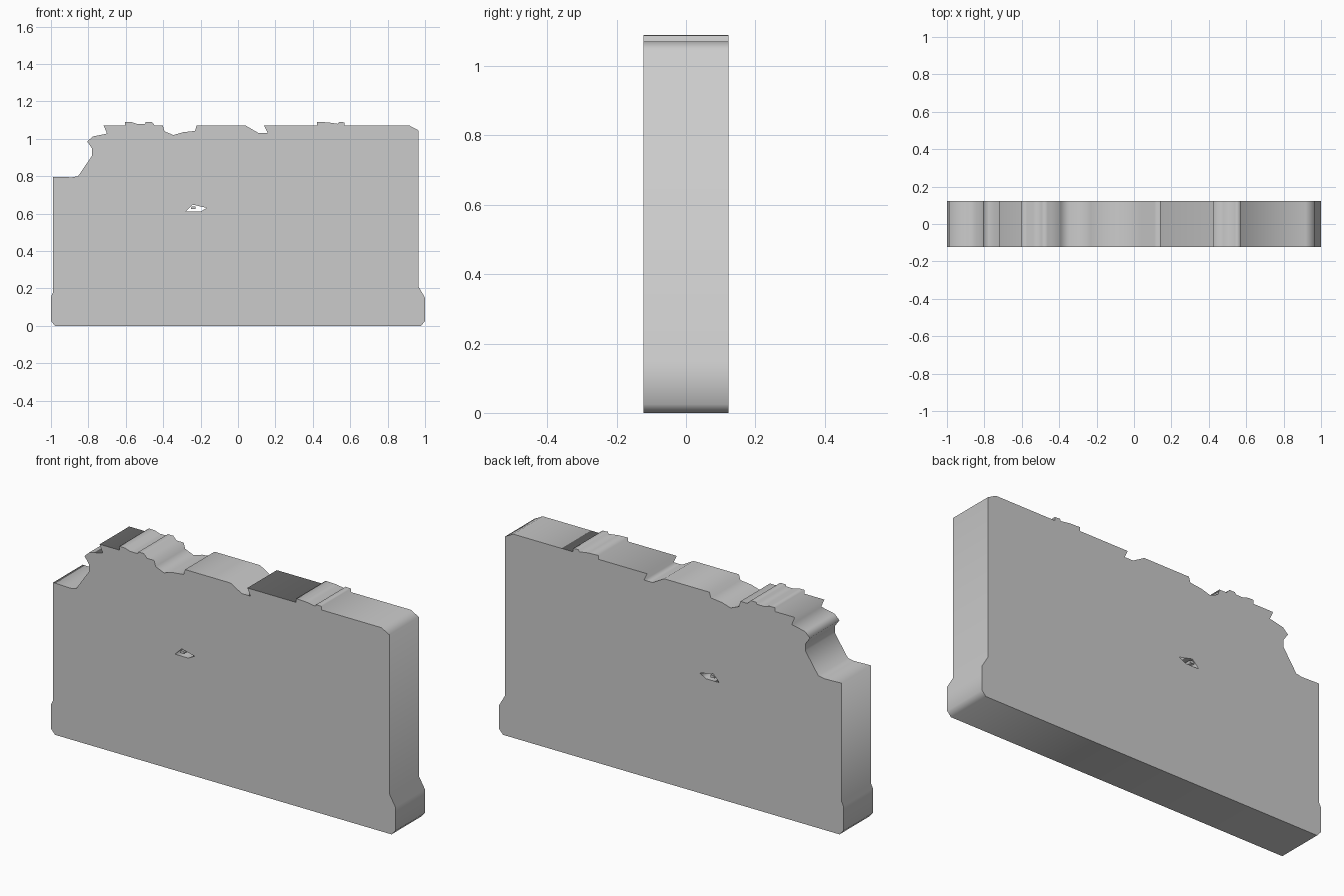
import bpy
import math

HALF_DEPTH = 0.1225


def slab(name, loops):
    """Extrude closed x-z outlines along y; nested loops become holes."""
    curve = bpy.data.curves.new(name, 'CURVE')
    curve.dimensions = '2D'
    curve.fill_mode = 'BOTH'
    curve.extrude = HALF_DEPTH
    for points in loops:
        spline = curve.splines.new('POLY')
        spline.points.add(len(points) - 1)
        for p, (x, z) in zip(spline.points, points):
            p.co = (x, z, 0, 1)
        spline.use_cyclic_u = True
    obj = bpy.data.objects.new(name, curve)
    bpy.context.collection.objects.link(obj)
    obj.rotation_euler.x = math.radians(90)
    bpy.ops.object.select_all(action='DESELECT')
    obj.select_set(True)
    bpy.context.view_layer.objects.active = obj
    bpy.ops.object.convert(target='MESH')
    bpy.ops.object.transform_apply(location=False, rotation=True, scale=False)
    return obj


# Chamfered foot and right-hand edge
base_and_right = [
    (-0.978, 0), (0.978, 0), (1, 0.025), (1, 0.15), (0.965, 0.21),
    (0.965, 1.045), (0.918, 1.07)]

# Chipped top edge, right to left
top_edge = [
    (0.57, 1.07), (0.57, 1.088), (0.54, 1.09), (0.535, 1.08), (0.48, 1.088),
    (0.423, 1.09), (0.423, 1.07), (0.14, 1.07), (0.158, 1.032),
    (0.108, 1.032), (0.042, 1.07), (-0.222, 1.07), (-0.23, 1.042),
    (-0.294, 1.035), (-0.345, 1.02), (-0.393, 1.04), (-0.402, 1.07),
    (-0.443, 1.07), (-0.462, 1.09), (-0.493, 1.09), (-0.497, 1.08),
    (-0.54, 1.08), (-0.572, 1.09), (-0.604, 1.09), (-0.604, 1.07),
    (-0.718, 1.07)]

# Broken left corner and left-hand edge
left_edge = [
    (-0.7, 1.028), (-0.777, 1.012), (-0.806, 0.985), (-0.78, 0.948),
    (-0.78, 0.91), (-0.855, 0.8), (-0.888, 0.794), (-0.988, 0.797),
    (-0.988, 0.18), (-1, 0.155), (-1, 0.025)]

# Small hole through the wall
hole = [(-0.28, 0.61), (-0.242, 0.648), (-0.166, 0.63), (-0.203, 0.61)]
slab("broken_wall", [base_and_right + top_edge + left_edge, hole])

# Thin sliver of stone left inside the hole
slab("hole_sliver", [[(-0.252, 0.625), (-0.248, 0.638),
                      (-0.228, 0.637), (-0.228, 0.625)]])
